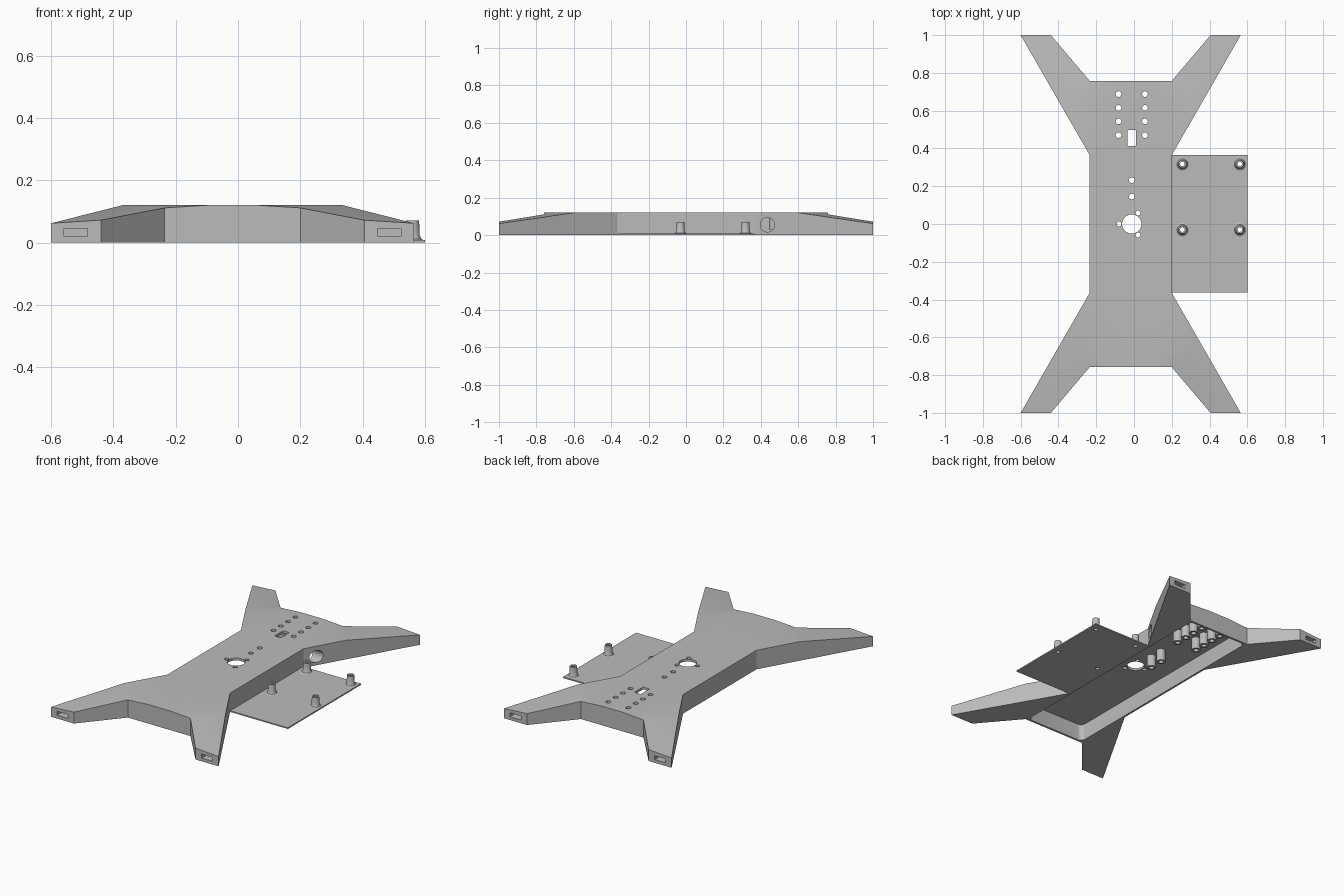
import bpy, bmesh, math
from mathutils import Vector

if "Cube" in bpy.data.objects:
    bpy.data.objects.remove(bpy.data.objects["Cube"], do_unlink=True)

grey = bpy.data.materials.new("plain_grey")
grey.use_nodes = True
COLOUR = (0.5, 0.5, 0.5, 1)
grey.diffuse_color = COLOUR
grey.node_tree.nodes["Principled BSDF"].inputs["Base Color"].default_value = COLOUR

CX = -0.0175          # frame centre line
HEIGHT = 0.12
CEILING = 0.105       # underside of the deck


def add_object(name, bm):
    bmesh.ops.recalc_face_normals(bm, faces=bm.faces)
    mesh = bpy.data.meshes.new(name)
    bm.to_mesh(mesh)
    bm.free()
    mesh.materials.append(grey)
    obj = bpy.data.objects.new(name, mesh)
    bpy.context.collection.objects.link(obj)
    return obj


def activate(obj):
    bpy.ops.object.select_all(action='DESELECT')
    obj.select_set(True)
    bpy.context.view_layer.objects.active = obj


def prism(outline, z0, z1):
    bm = bmesh.new()
    face = bm.faces.new([bm.verts.new((x, y, z0)) for x, y in outline])
    new = bmesh.ops.extrude_face_region(bm, geom=[face])["geom"]
    verts = [g for g in new if isinstance(g, bmesh.types.BMVert)]
    bmesh.ops.translate(bm, verts=verts, vec=(0, 0, z1 - z0))
    return bm


def rounded_rect(x, y, w, d, r, steps=6):
    points = []
    for q, (sx, sy) in enumerate(((1, 1), (-1, 1), (-1, -1), (1, -1))):
        for i in range(steps + 1):
            a = math.pi / 2 * (q + i / steps)
            points.append((x + sx * (w / 2 - r) + r * math.cos(a),
                           y + sy * (d / 2 - r) + r * math.sin(a)))
    return points


def circle(x, y, r, n=24):
    return [(x + r * math.cos(2 * math.pi * i / n),
             y + r * math.sin(2 * math.pi * i / n)) for i in range(n)]


def cut(target, bm):
    cutter = add_object("cutter", bm)
    cutter.hide_render = True
    mod = target.modifiers.new("cut", 'BOOLEAN')
    mod.operation = 'DIFFERENCE'
    mod.solver = 'EXACT'
    mod.object = cutter
    activate(target)
    bpy.ops.object.modifier_apply(modifier=mod.name)
    bpy.data.objects.remove(cutter, do_unlink=True)


def lathe(name, profile, x, y, n=24):
    # Closed (radius, height) loop spun into a hollow ring
    bm = bmesh.new()
    rings = [[bm.verts.new((px, py, z)) for px, py in circle(x, y, r, n)]
             for r, z in profile]
    for a, b in zip(rings, rings[1:] + rings[:1]):
        for i in range(n):
            j = (i + 1) % n
            bm.faces.new((a[i], a[j], b[j], b[i]))
    obj = add_object(name, bm)
    activate(obj)
    bpy.ops.object.shade_smooth_by_angle(angle=math.radians(30))
    return obj


# Frame: deck with four splayed arms, extruded from one mirrored outline
quarter = [(0.2175, 0.365), (0.5825, 1), (0.4225, 1), (0.2175, 0.758)]
outline = quarter + [(-x, y) for x, y in reversed(quarter)]
outline += [(-x, -y) for x, y in outline]
bm = prism([(x + CX, y) for x, y in outline], 0, HEIGHT)

# Arm tops slope down beyond a crease square to each arm
for sx in (1, -1):
    for sy in (1, -1):
        origin = Vector((CX + sx * 0.352, sy * 0.6, 0))
        along = Vector((sx * 0.365, sy * 0.635, 0)).normalized()
        bmesh.ops.bisect_plane(bm, geom=bm.verts[:] + bm.edges[:] + bm.faces[:],
                               plane_co=origin, plane_no=along)
        for v in bm.verts:
            dist = (v.co - origin).dot(along)
            if v.co.z > 0.01 and dist > 0:
                v.co.z -= 0.126 * dist
frame = add_object("frame", bm)

# Hollow underside
cut(frame, prism(rounded_rect(CX, 0, 0.41, 1.49, 0.03), -0.05, CEILING))

# Deck holes: mounting grid, centre pair, centre bore with three screws, cable slot
screws = [(x, y) for x in (-0.082, 0.058) for y in (0.47, 0.543, 0.615, 0.688)]
screws += [(-0.012, 0.145), (-0.012, 0.232)]
for x, y in screws:
    cut(frame, prism(circle(x, y, 0.015), 0.08, 0.2))
cut(frame, prism(circle(-0.012, 0, 0.051, 40), 0.08, 0.2))
for k in range(3):
    a = math.radians(60 + 120 * k)
    cut(frame, prism(circle(-0.012 + 0.067 * math.cos(a),
                            0.067 * math.sin(a), 0.013), 0.08, 0.2))
cut(frame, prism(rounded_rect(-0.012, 0.455, 0.044, 0.086, 0.006), 0.08, 0.2))

# Slots in the arm ends
for sx in (1, -1):
    for sy in (1, -1):
        cut(frame, prism(rounded_rect(CX + sx * 0.503, sy, 0.076, 0.12, 0.001),
                         0.02, 0.045))

# Round cable port through the side wall
port = prism(circle(0, 0, 0.038, 32), 0, 0.25)
for v in port.verts:
    v.co = Vector((0.12 + v.co.z, 0.435 + v.co.x, 0.055 + v.co.y))
cut(frame, port)
activate(frame)
bpy.ops.object.shade_smooth_by_angle(angle=math.radians(20))

# Bosses under the deck screw holes
for i, (x, y) in enumerate(screws):
    lathe(f"deck_boss_{i + 1}", [(0.015, CEILING + 0.005), (0.027, CEILING + 0.005),
                                 (0.027, 0.03), (0.015, 0.03)], x, y)

# Side tray with four flared standoffs
tray = add_object("side_tray", prism([(0.198, -0.362), (0.6, -0.362),
                                      (0.6, 0.364), (0.198, 0.364)], 0, 0.008))
for i, (x, y) in enumerate([(x, y) for x in (0.256, 0.56) for y in (-0.03, 0.318)]):
    cut(tray, prism(circle(x, y, 0.012), -0.1, 0.1))
    lathe(f"standoff_{i + 1}", [(0.012, 0.002), (0.036, 0.002), (0.036, 0.008),
                                (0.028, 0.012), (0.023, 0.022),
                                (0.021, 0.07), (0.012, 0.07)], x, y)
